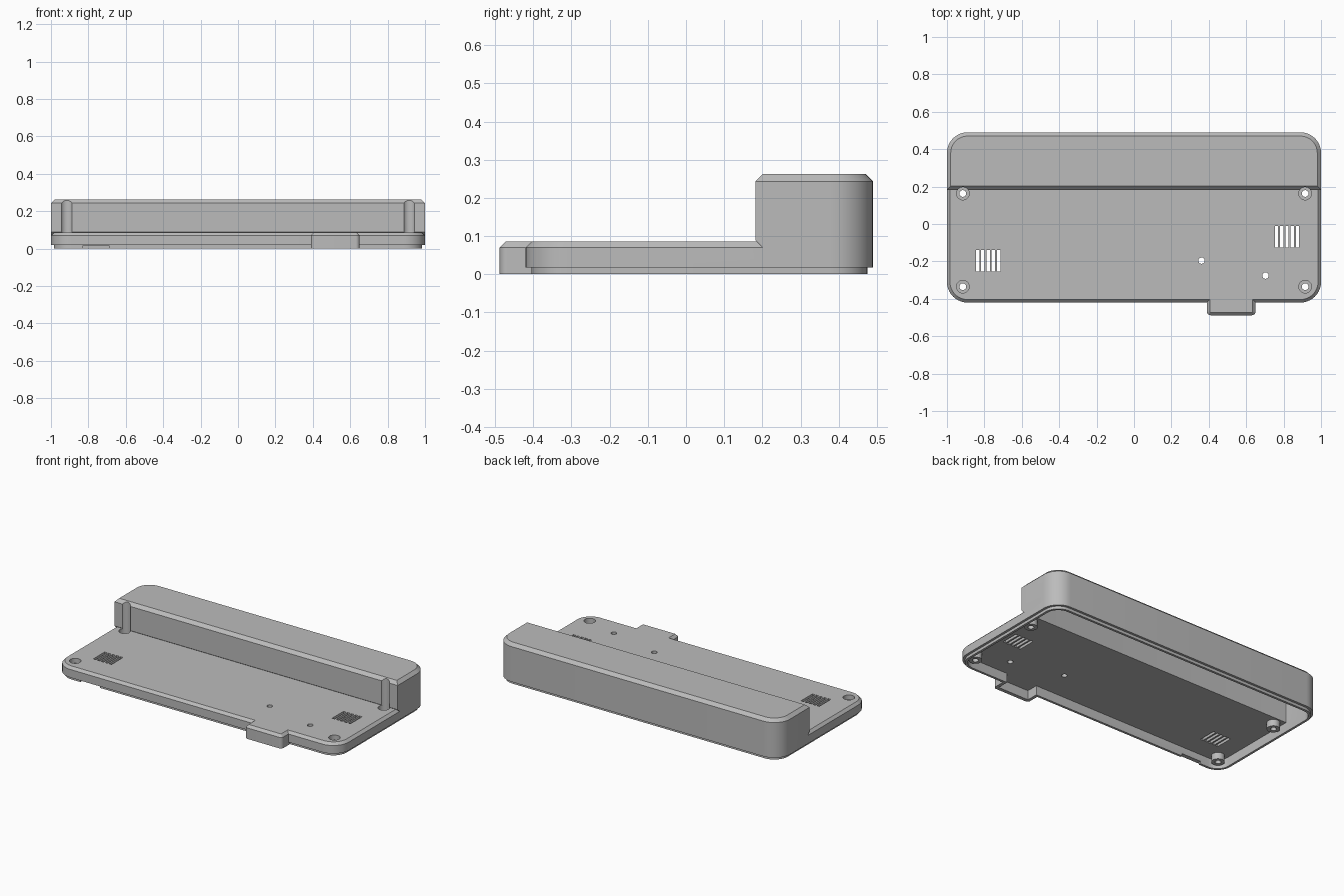
import bpy, bmesh, math

if "Cube" in bpy.data.objects:
    bpy.data.objects.remove(bpy.data.objects["Cube"], do_unlink=True)

grey = bpy.data.materials.new("grey plastic")
grey.use_nodes = True
grey.diffuse_color = (0.5, 0.5, 0.5, 1)
grey.node_tree.nodes["Principled BSDF"].inputs["Base Color"].default_value = (0.5, 0.5, 0.5, 1)


def make(name, bm):
    bmesh.ops.recalc_face_normals(bm, faces=bm.faces)
    mesh = bpy.data.meshes.new(name)
    bm.to_mesh(mesh)
    bm.free()
    mesh.materials.append(grey)
    ob = bpy.data.objects.new(name, mesh)
    bpy.context.collection.objects.link(ob)
    return ob


def outline(x0, x1, y0, y1, r_front, r_rear, steps=10):
    """Rounded rectangle with separate front and rear corner radii."""
    pts = []
    for i, (x, sx, y, sy, r) in enumerate((
            (x1, -1, y1, -1, r_rear), (x0, 1, y1, -1, r_rear),
            (x0, 1, y0, 1, r_front), (x1, -1, y0, 1, r_front))):
        for k in range(steps + 1):
            a = math.pi / 2 * (i + k / steps)
            pts.append((x + sx * r + r * math.cos(a), y + sy * r + r * math.sin(a)))
    return pts


def loft(name, box, r_front, r_rear, levels):
    """Stack inset copies of a rounded rectangle; levels are (inset, z)."""
    x0, x1, y0, y1 = box
    bm = bmesh.new()
    rings = []
    for d, z in levels:
        pts = outline(x0 + d, x1 - d, y0 + d, y1 - d, max(r_front - d, 0.004), max(r_rear - d, 0.004))
        rings.append([bm.verts.new((x, y, z)) for x, y in pts])
    n = len(rings[0])
    for a, b in zip(rings, rings[1:]):
        for i in range(n):
            bm.faces.new((a[i], a[(i + 1) % n], b[(i + 1) % n], b[i]))
    bm.faces.new(rings[0])
    bm.faces.new(rings[-1])
    return make(name, bm)


def prism(name, profile, half_width):
    """Extrude a (y, z) profile along x."""
    bm = bmesh.new()
    face = bm.faces.new([bm.verts.new((-half_width, y, z)) for y, z in profile])
    ext = bmesh.ops.extrude_face_region(bm, geom=[face])["geom"]
    bmesh.ops.translate(bm, vec=(2 * half_width, 0, 0),
                        verts=[v for v in ext if isinstance(v, bmesh.types.BMVert)])
    return make(name, bm)


def box(name, x0, x1, y0, y1, z0, z1):
    bm = bmesh.new()
    bmesh.ops.create_cube(bm, size=1)
    for v in bm.verts:
        v.co = (x1 if v.co.x > 0 else x0, y1 if v.co.y > 0 else y0, z1 if v.co.z > 0 else z0)
    return make(name, bm)


def rod(name, x, y, r, z0, z1):
    bm = bmesh.new()
    bmesh.ops.create_cone(bm, cap_ends=True, segments=32, radius1=r, radius2=r, depth=z1 - z0)
    bmesh.ops.translate(bm, vec=(x, y, (z0 + z1) / 2), verts=bm.verts)
    return make(name, bm)


def combine(target, tool, operation):
    mod = target.modifiers.new("combine", 'BOOLEAN')
    mod.operation, mod.solver, mod.object = operation, 'EXACT', tool
    bpy.context.view_layer.objects.active = target
    bpy.ops.object.modifier_apply(modifier=mod.name)
    bpy.data.objects.remove(tool, do_unlink=True)


FOOT = (-1, 1, -0.42, 0.49)
R = 0.11
TOP, CEILING = 0.086, 0.06

# Low plate with recessed bottom lip and chamfered top
shell = loft("enclosure_shell", FOOT, R, R,
             [(0.015, 0), (0.015, 0.018), (0, 0.018), (0, 0.07), (0.016, TOP)])

# Tall rear housing, its front cut away to leave a chamfered face
housing = loft("rear_housing", FOOT, R, R, [(0, 0.04), (0, 0.243), (0.02, 0.263)])
combine(housing, prism("front_cutter", [(-1, -1), (0.205, -1), (0.205, 0.066), (0.182, TOP + 0.003),
                                        (0.182, 0.243), (0.202, 0.263), (0.202, 1), (-1, 1)], 2),
        'DIFFERENCE')
combine(shell, housing, 'UNION')

# Connector tab at the front edge
combine(shell, loft("connector_tab", (0.39, 0.65, -0.488, -0.3), 0.02, 0.02,
                    [(0, 0), (0, 0.07), (0.016, TOP)]), 'UNION')

# Hollow underside: plate, rear housing and tab
combine(shell, loft("plate_cavity", FOOT, R, R, [(0.03, -0.1), (0.03, CEILING)]), 'DIFFERENCE')
combine(shell, loft("housing_cavity", (-0.97, 0.97, 0.212, 0.46), 0.004, 0.08,
                    [(0, 0.03), (0, 0.235)]), 'DIFFERENCE')
combine(shell, box("tab_cavity", 0.41, 0.63, -0.465, -0.3, -0.1, CEILING), 'DIFFERENCE')

# Cable notch in the lip
combine(shell, box("lip_notch", -0.83, -0.69, -0.5, -0.3, -0.1, 0.016), 'DIFFERENCE')

# Screw bosses, counterbores and through holes
for x in (-0.915, 0.915):
    for y in (-0.335, 0.163):
        combine(shell, rod("boss", x, y, 0.039, 0.018, 0.07), 'UNION')
        combine(shell, rod("counterbore", x, y, 0.034, 0.056, 0.5), 'DIFFERENCE')
        combine(shell, rod("screw_hole", x, y, 0.018, -0.1, 0.2), 'DIFFERENCE')

# Small indicator holes
for x, y in ((0.361, -0.196), (0.703, -0.276)):
    combine(shell, rod("indicator_hole", x, y, 0.017, -0.1, 0.2), 'DIFFERENCE')

# Two groups of five vent slots
for x, y in ((-0.78, -0.196), (0.818, -0.068)):
    for i in range(-2, 3):
        c = x + i * 0.028
        combine(shell, box("vent", c - 0.009, c + 0.009, y - 0.058, y + 0.058, -0.1, 0.2), 'DIFFERENCE')

# One material, smooth corners with sharp edges
shell.data.materials.clear()
shell.data.materials.append(grey)
for poly in shell.data.polygons:
    poly.material_index = 0
bpy.ops.object.select_all(action='DESELECT')
shell.select_set(True)
bpy.context.view_layer.objects.active = shell
bpy.ops.object.shade_smooth_by_angle(angle=math.radians(30))
